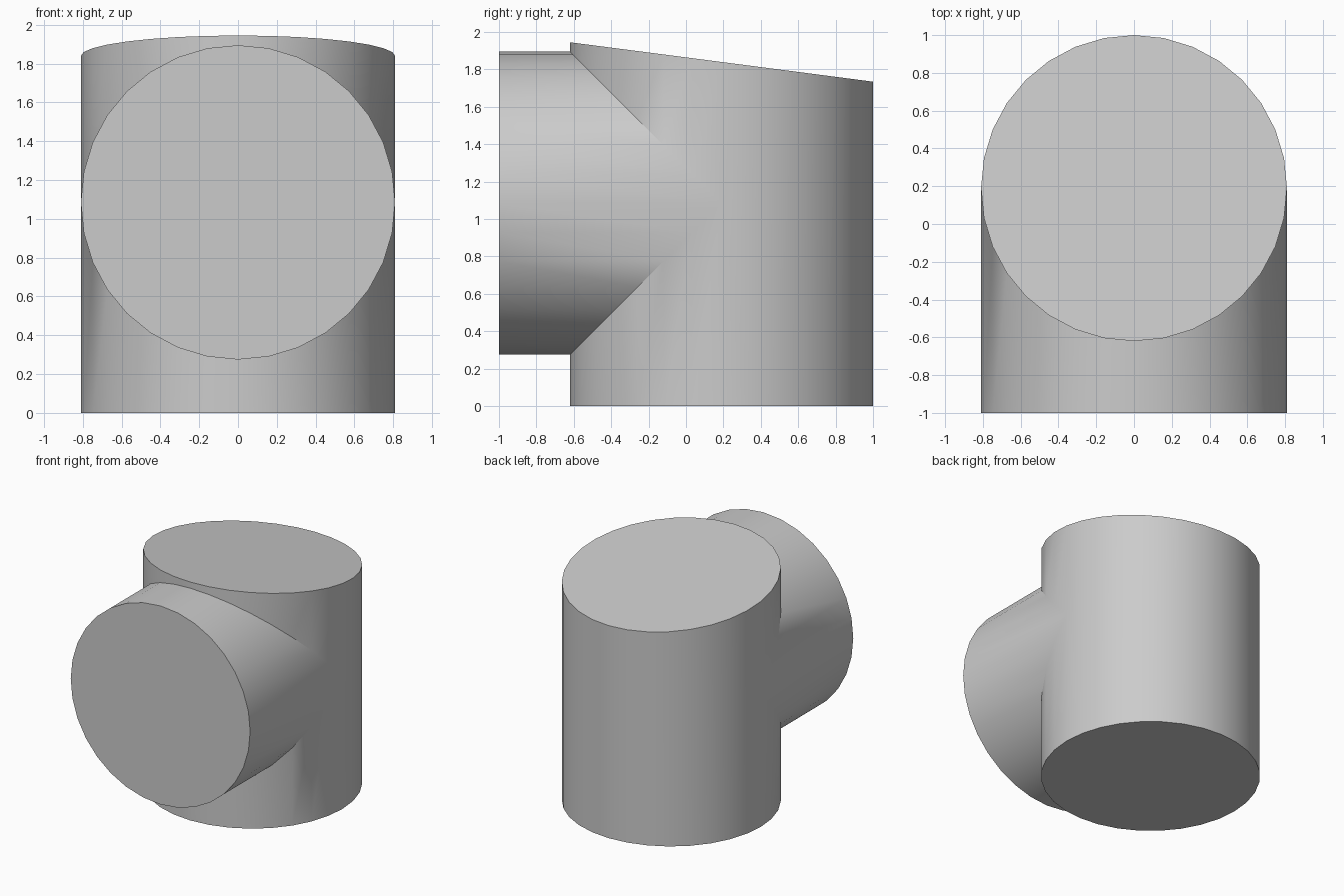
import bpy, bmesh, math

cube = bpy.data.objects.get("Cube")
if cube:
    bpy.data.objects.remove(cube, do_unlink=True)

RADIUS = 0.81
AXIS_Y = 0.19       # centre line of the upright pipe
AXIS_Z = 1.085      # centre line of the branch
FRONT_Y = -1.0      # open end of the branch
SIDES = 32
QUARTER = SIDES // 4

grey = bpy.data.materials.new("light_grey")
grey.use_nodes = True
colour = (0.6, 0.6, 0.6, 1)
grey.diffuse_color = colour
grey.node_tree.nodes["Principled BSDF"].inputs["Base Color"].default_value = colour


def top_height(y):
    return 1.945 - 0.13 * (y - AXIS_Y + RADIUS)


bm = bmesh.new()
bottom, top, seam_low, seam_high, end_low, end_high = [], [], {}, {}, {}, {}

# Upright rings, mitre seam and branch end share the same divisions
for i in range(-QUARTER, SIDES - QUARTER):
    a = math.tau * i / SIDES
    x, rise = RADIUS * math.sin(a), RADIUS * math.cos(a)
    y = AXIS_Y - rise
    bottom.append(bm.verts.new((x, y, 0)))
    top.append(bm.verts.new((x, y, top_height(y))))
    if i <= QUARTER:
        seam_low[i] = bm.verts.new((x, y, AXIS_Z - rise))
        end_low[i] = bm.verts.new((x, FRONT_Y, AXIS_Z - rise))
        if abs(i) == QUARTER:
            seam_high[i], end_high[i] = seam_low[i], end_low[i]
        else:
            seam_high[i] = bm.verts.new((x, y, AXIS_Z + rise))
            end_high[i] = bm.verts.new((x, FRONT_Y, AXIS_Z + rise))

# Walls
for k in range(SIDES):
    i, n = k - QUARTER, (k + 1) % SIDES
    if i < QUARTER:
        bm.faces.new((bottom[k], bottom[n], seam_low[i + 1], seam_low[i]))
        bm.faces.new((seam_high[i], seam_high[i + 1], top[n], top[k]))
        bm.faces.new((end_high[i], end_high[i + 1], seam_high[i + 1], seam_high[i]))
        bm.faces.new((seam_low[i], seam_low[i + 1], end_low[i + 1], end_low[i]))
    else:
        wall = [bottom[k], bottom[n], top[n], top[k]]
        if i == QUARTER:
            wall.append(seam_low[QUARTER])
        if n == 0:
            wall.insert(2, seam_low[-QUARTER])
        bm.faces.new(wall)

# Flat caps
bm.faces.new(bottom)
bm.faces.new(top)
span = range(-QUARTER, QUARTER + 1)
bm.faces.new([end_low[i] for i in span] + [end_high[i] for i in reversed(span[1:-1])])

bmesh.ops.recalc_face_normals(bm, faces=bm.faces)
mesh = bpy.data.meshes.new("tee_pipe")
bm.to_mesh(mesh)
bm.free()
mesh.materials.append(grey)

tee = bpy.data.objects.new("tee_pipe", mesh)
bpy.context.collection.objects.link(tee)
bpy.ops.object.select_all(action="DESELECT")
tee.select_set(True)
bpy.context.view_layer.objects.active = tee
bpy.ops.object.shade_smooth_by_angle(angle=math.radians(30))
